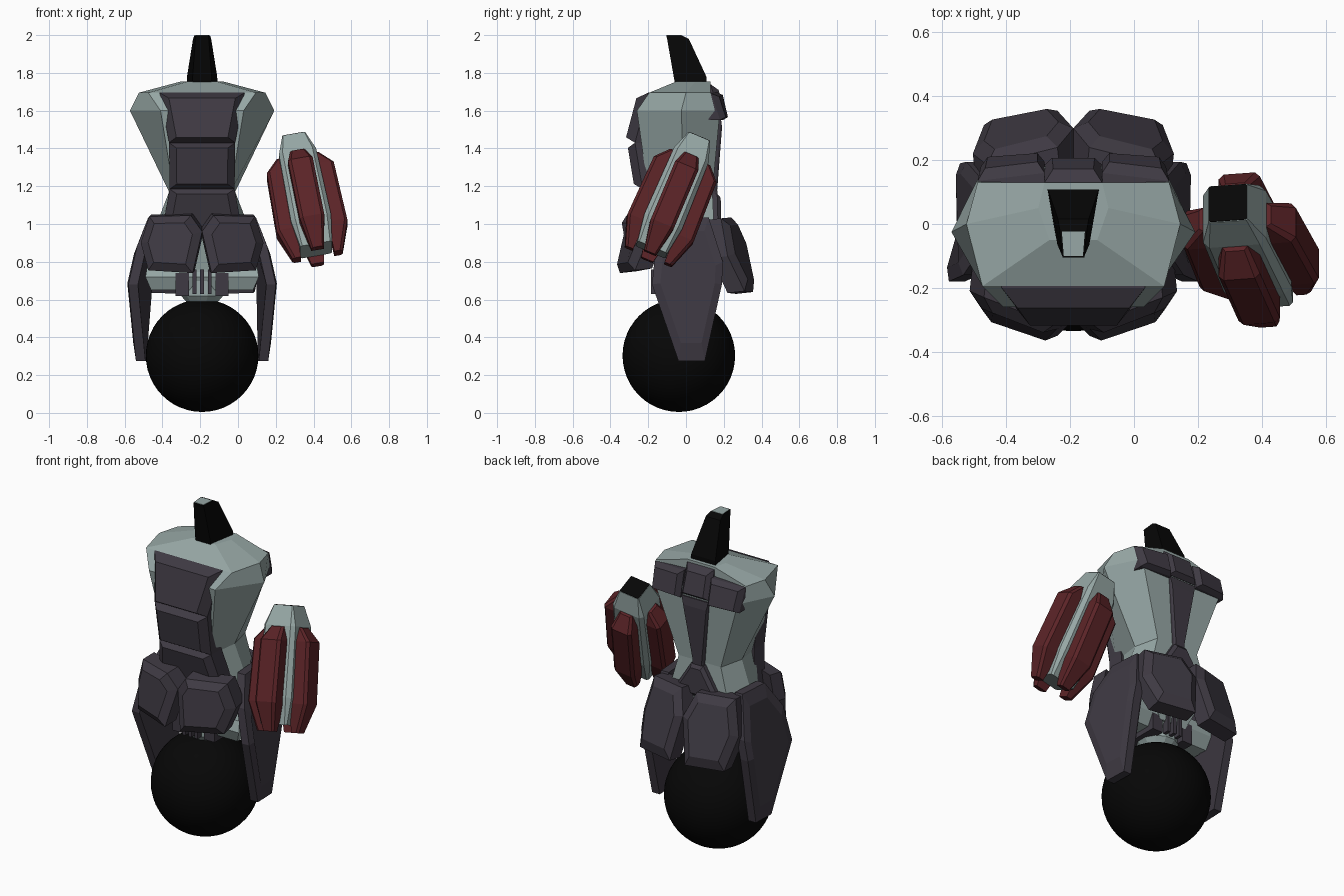
import bpy, bmesh, math
from mathutils import Vector, Matrix

if "Cube" in bpy.data.objects:
    bpy.data.objects.remove(bpy.data.objects["Cube"])

CX = -0.19   # body centre line


def material(name, rgb):
    m = bpy.data.materials.new(name)
    m.diffuse_color = (*rgb, 1)
    m.use_nodes = True
    m.node_tree.nodes["Principled BSDF"].inputs["Base Color"].default_value = m.diffuse_color
    return m


LIGHT = material("pale_metal", (0.31, 0.39, 0.38))
DARK = material("dark_plate", (0.049, 0.042, 0.056))
RED = material("red_plate", (0.105, 0.017, 0.02))
BLACK = material("black", (0.002, 0.002, 0.002))
BODY = Matrix.Translation((CX, 0, 0))


def loft(name, rings, mat, matrix=BODY, mirror=False):
    """Skin a list of equal-length point rings and cap both ends."""
    bm = bmesh.new()
    vs = [[bm.verts.new(p) for p in r] for r in rings]
    n = len(vs[0])
    for a, b in zip(vs, vs[1:]):
        for i in range(n):
            j = (i + 1) % n
            bm.faces.new((a[i], a[j], b[j], b[i]))
    bm.faces.new(vs[0][::-1])
    bm.faces.new(vs[-1])
    bmesh.ops.recalc_face_normals(bm, faces=bm.faces)
    me = bpy.data.meshes.new(name)
    bm.to_mesh(me)
    bm.free()
    me.materials.append(mat)
    ob = bpy.data.objects.new(name, me)
    bpy.context.collection.objects.link(ob)
    ob.matrix_world = matrix
    if mirror:
        mod = ob.modifiers.new("Mirror", 'MIRROR')
        mod.use_mirror_merge = False
    return ob


def rect(hx, y0, y1, z, cx=0, front=None):
    f = hx if front is None else front
    return [(cx - f, y0, z), (cx + f, y0, z), (cx + hx, y1, z), (cx - hx, y1, z)]


def plate(name, outline, offset, back, scale=0.78, mirror=False):
    """Armour plate: outline with a raised, shrunken face and a back wall."""
    pts = [Vector(p) for p in outline]
    c = sum(pts, Vector()) / len(pts)
    off, bk = Vector(offset), Vector(back)
    loft(name, [[p + bk for p in pts], pts, [c + (p - c) * scale + off for p in pts]],
         DARK, mirror=mirror)


# Ball wheel
bpy.ops.mesh.primitive_uv_sphere_add(segments=48, ring_count=24, radius=0.298,
                                     location=(CX, -0.038, 0.303))
ball = bpy.context.object
ball.name = "ball_wheel"
ball.data.materials.append(BLACK)
bpy.ops.object.shade_smooth()

# Torso: rows are z, front (half width, y), side (half width, y), back (half width, y)
torso = [(0.95, .20, -.15, .26, 0, .20, .15),
         (1.17, .15, -.20, .175, -.01, .14, .14),
         (1.60, .22, -.26, .382, -.025, .28, .18),
         (1.695, .285, -.195, .335, 0, .30, .13),
         (1.755, .075, -.05, .11, .05, .09, .13)]
loft("torso", [[(-f, fy, z), (f, fy, z), (s, sy, z), (b, by, z), (-b, by, z), (-s, sy, z)]
               for z, f, fy, s, sy, b, by in torso], LIGHT)

# Neck with pale socket on top
loft("neck", [rect(.082, -.05, .108, 1.70, front=.05), rect(.08, -.065, .108, 1.78, front=.05),
              rect(.048, -.1, .015, 1.98, front=.035), rect(.042, -.105, -.02, 1.998, front=.034)], BLACK)
loft("neck_socket", [rect(.036, -.1, -.024, 1.99, front=.03),
                     rect(.036, -.1, -.024, 2.0, front=.03)], LIGHT)

# Front chest and belly plates: top half width/y/z, bottom half width/y/z, rise
for name, (w0, y0, z0), (w1, y1, z1), rise in [
        ("chest_plate", (.225, -.20, 1.695), (.175, -.27, 1.43), .055),
        ("rib_plate", (.175, -.27, 1.43), (.172, -.23, 1.185), .042),
        ("belly_plate", (.172, -.23, 1.185), (.215, -.17, .95), .03)]:
    plate(name, [(-w0, y0, z0), (w0, y0, z0), (w1, y1, z1), (-w1, y1, z1)],
          (0, -rise, 0), (0, .1, 0), .78)

# Upper back band, centre block and tapering spine
plate("back_shoulder_plate", [(.09, .16, 1.70), (.3, .135, 1.69), (.29, .18, 1.55), (.09, .195, 1.55)],
      (0, .033, 0), (0, -.06, 0), mirror=True)
plate("back_block", [(-.09, .13, 1.74), (.09, .13, 1.74), (.095, .18, 1.57), (-.095, .18, 1.57)],
      (0, .035, -.005), (0, -.07, 0), .7)
plate("spine_plate", [(-.09, .185, 1.56), (.09, .185, 1.56), (.035, .155, 1.17), (.04, .17, .97),
                      (-.04, .17, .97), (-.035, .155, 1.17)], (0, .008, 0), (0, -.06, 0), .85)
plate("rear_belt", [(-.04, .165, 1.16), (.04, .165, 1.16), (.16, .17, .97), (-.16, .17, .97)],
      (0, .018, 0), (0, -.08, 0))

# Hip skirt: front, rear and long side plates
plate("front_skirt", [(.06, -.315, 1.045), (.28, -.23, 1.04), (.325, -.21, .9), (.285, -.27, .755),
                      (.05, -.35, .74), (0, -.3, .96)],
      (.005, -.035, 0), (-.01, .09, .01), .72, mirror=True)
plate("rear_skirt", [(.05, .24, 1.035), (.27, .185, 1.03), (.315, .22, .83), (.28, .31, .645),
                     (.05, .355, .64), (0, .3, .9)],
      (.005, .028, .01), (-.01, -.09, -.01), .74, mirror=True)
plate("side_skirt", [(.285, -.07, 1.035), (.27, .12, 1.035), (.335, .195, .8), (.355, .19, .68),
                     (.345, .1, .275), (.35, -.04, .275), (.39, -.18, .68), (.345, -.16, .88)],
      (.018, 0, 0), (-.05, 0, 0), .78, mirror=True)

# Pelvis, cross beam and hub over the ball
loft("pelvis", [rect(.09, -.13, .1, .70), rect(.22, -.18, .15, .97)], LIGHT)
loft("hip_beam", [rect(.27, -.12, .06, .65), rect(.3, -.15, .1, .72), rect(.29, -.13, .1, .78)], LIGHT)
loft("hub", [[(r * math.cos(a), -.03 + r * math.sin(a), z)
              for a in [math.tau * (i + .5) / 12 for i in range(12)]]
             for z, r in [(.58, .08), (.62, .115), (.77, .115), (.8, .1)]], LIGHT)
loft("hub_side_block", [rect(.035, -.15, .1, .62, .105), rect(.035, -.15, .1, .74, .105)],
     DARK, mirror=True)
for y in (-.165, .1):
    for x in (-.04, 0, .04):
        loft("hub_vent", [rect(.01, y - .02, y + .02, .63, x), rect(.01, y - .02, y + .02, .76, x)], DARK)

# Floating forearm: local frame hangs from its top end
top, bottom = Vector((.295, .065, 1.453)), Vector((.415, -.185, .86))
up = (top - bottom).normalized()
ax = (Vector((1, 0, 0)) - up * up.x).normalized()
ay = up.cross(ax)
ARM = Matrix.Translation(top) @ Matrix((ax, ay, up)).transposed().to_4x4()


def octagon(h, c, z):
    return [(h, -c, z), (h, c, z), (c, h, z), (-c, h, z), (-h, c, z), (-h, -c, z), (-c, -h, z), (c, -h, z)]


loft("forearm_core", [octagon(.062, .058, 0), octagon(.1, .08, -.11), octagon(.108, .085, -.5),
                      octagon(.085, .075, -.65)], LIGHT, ARM)
loft("forearm_cap", [octagon(.06, .056, -.01), octagon(.06, .056, .003)], BLACK, ARM)

# Four red plates around the forearm
rows = [(-.115, .06, .115, .04), (-.19, .08, .18, .066), (-.53, .085, .19, .066), (-.69, .09, .135, .034)]
for k in range(4):
    loft("forearm_plate", [[(i, -w, z), (o - .015, -w, z), (o, -w * .75, z),
                            (o, w * .75, z), (o - .015, w, z), (i, w, z)] for z, i, o, w in rows],
         RED, ARM @ Matrix.Rotation(k * math.pi / 2, 4, 'Z'))
